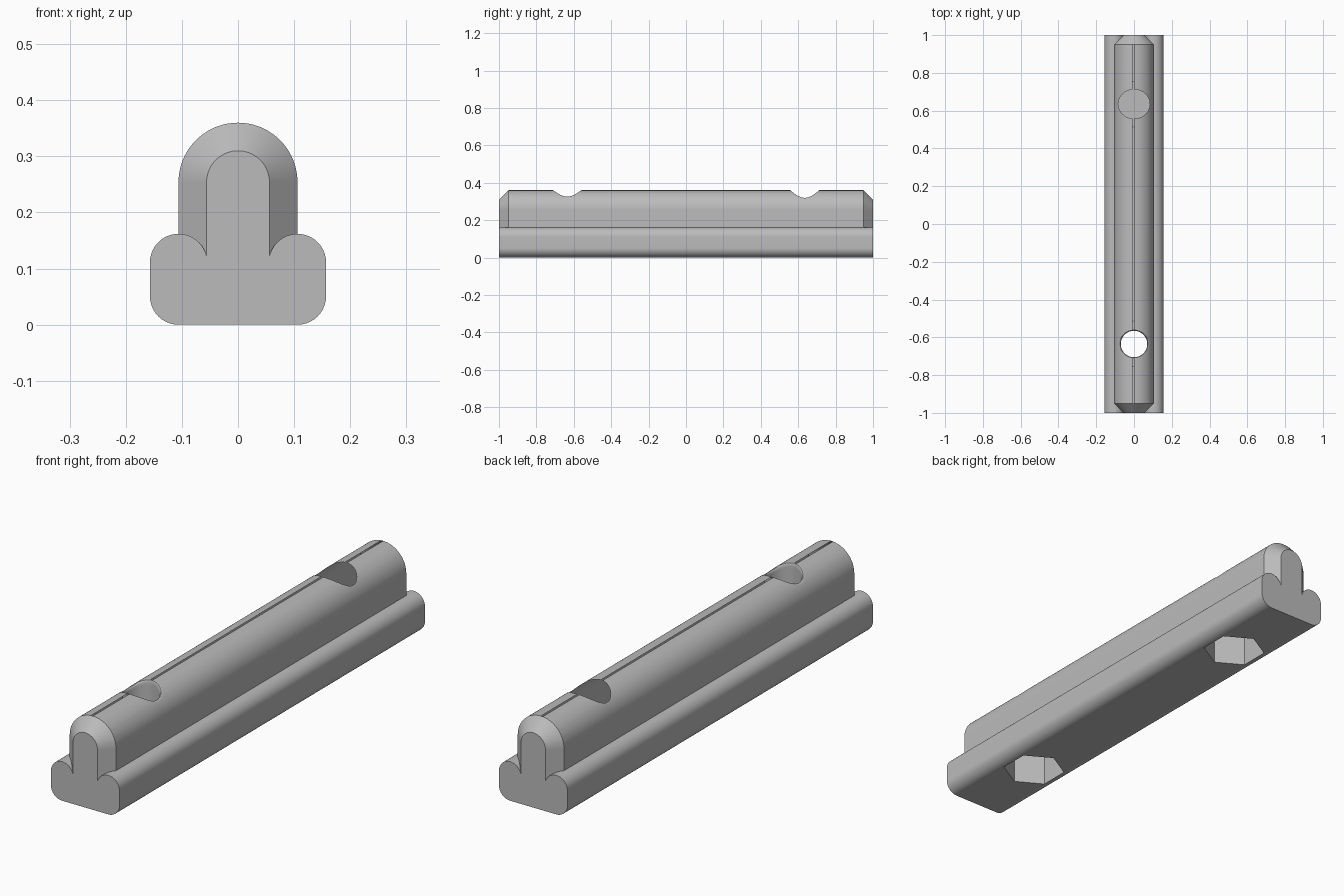
import bpy
import bmesh
from math import sin, cos, pi, sqrt, radians

cube = bpy.data.objects.get("Cube")
if cube:
    bpy.data.objects.remove(cube, do_unlink=True)

# Main sizes
HALF_LEN, CHAMFER = 1.0, 0.05
BASE_W, BASE_H, FILLET = 0.157, 0.162, 0.051
RAIL_R, RAIL_TOP = 0.106, 0.36
ARCH_Z = RAIL_TOP - RAIL_R
HOLE_Y, HOLE_R = 0.635, 0.07
HEX_R, HEX_DEPTH = 0.124, 0.15

grey = bpy.data.materials.new("satin_grey")
grey.use_nodes = True
grey.diffuse_color = (0.5, 0.5, 0.5, 1)
grey.node_tree.nodes["Principled BSDF"].inputs["Base Color"].default_value = (0.5, 0.5, 0.5, 1)


def loft(name, rings):
    """Closed solid skinned through rings of equal point count."""
    bm = bmesh.new()
    loops = [[bm.verts.new(p) for p in ring] for ring in rings]
    n = len(loops[0])
    for a, b in zip(loops, loops[1:]):
        for i in range(n):
            j = (i + 1) % n
            bm.faces.new((a[i], a[j], b[j], b[i]))
    bm.faces.new(loops[0])
    bm.faces.new(loops[-1])
    bmesh.ops.recalc_face_normals(bm, faces=bm.faces)
    mesh = bpy.data.meshes.new(name)
    bm.to_mesh(mesh)
    bm.free()
    mesh.materials.append(grey)
    obj = bpy.data.objects.new(name, mesh)
    bpy.context.collection.objects.link(obj)
    return obj


def arc(cx, cz, r, start, end, steps):
    angles = [radians(start + (end - start) * i / steps) for i in range(steps + 1)]
    return [(cx + r * cos(a), cz + r * sin(a)) for a in angles]


def combine(target, tool, operation):
    mod = target.modifiers.new(operation.lower(), "BOOLEAN")
    mod.object, mod.operation, mod.solver = tool, operation, "EXACT"
    bpy.context.view_layer.objects.active = target
    bpy.ops.object.modifier_apply(modifier=mod.name)
    bpy.data.objects.remove(tool, do_unlink=True)


# Base: rounded bar whose two upper lobes roll in towards the rail
cx = BASE_W - FILLET
half = arc(cx, FILLET, FILLET, -90, 0, 10) + arc(cx, BASE_H - FILLET, FILLET, 0, 170, 20)
outline = half + [(-x, z) for x, z in reversed(half)]
bar = loft("rail_bar", [[(x, y, z) for x, z in outline] for y in (-HALF_LEN, HALF_LEN)])


# Rail: arched upright with chamfered ends
def arch_ring(y, r):
    points = [(r, 0.06)] + arc(0, ARCH_Z, r, 0, 180, 40) + [(-r, 0.06)]
    return [(x, y, z) for x, z in points]


inner = HALF_LEN - CHAMFER
rail = loft("rail_arch", [arch_ring(-HALF_LEN, RAIL_R - CHAMFER), arch_ring(-inner, RAIL_R),
                          arch_ring(inner, RAIL_R), arch_ring(HALF_LEN, RAIL_R - CHAMFER)])
combine(bar, rail, "UNION")


# Bolt hole cutter with a rounded rim following the arch
def arch_height(r, a):
    return ARCH_Z + sqrt(RAIL_R ** 2 - (r * cos(a)) ** 2)


def hole_ring(y, radius, height):
    angles = [2 * pi * i / 48 for i in range(48)]
    return [(radius(a) * cos(a), y + radius(a) * sin(a), height(a)) for a in angles]


def rim(a):
    return 0.077 + 0.007 * cos(a) ** 2


def bore(y):
    rings = [hole_ring(y, lambda a: HOLE_R, lambda a: 0.1)]
    for i in range(7):
        t = i / 6
        rings.append(hole_ring(
            y,
            lambda a: HOLE_R + (rim(a) - HOLE_R) * t * t,
            lambda a: (arch_height(HOLE_R, a) - 0.02 * (1 - t) ** 2) * (1 - t * t)
            + arch_height(rim(a), a) * t * t))
    rings.append(hole_ring(y, rim, lambda a: 0.5))
    return loft("bore_cutter", rings)


# Hexagonal nut pocket cutter, points along the bar
def pocket(y):
    hexagon = [(HEX_R * sin(i * pi / 3), y + HEX_R * cos(i * pi / 3)) for i in range(6)]
    return loft("pocket_cutter", [[(px, py, z) for px, py in hexagon] for z in (-0.1, HEX_DEPTH)])


for y in (-HOLE_Y, HOLE_Y):
    combine(bar, bore(y), "DIFFERENCE")
    combine(bar, pocket(y), "DIFFERENCE")

# Smooth curves, crisp edges
bpy.ops.object.select_all(action="DESELECT")
bar.select_set(True)
bpy.context.view_layer.objects.active = bar
bpy.ops.object.shade_smooth_by_angle(angle=radians(30))
weighted = bar.modifiers.new("weighted_normals", "WEIGHTED_NORMAL")
weighted.keep_sharp = True
